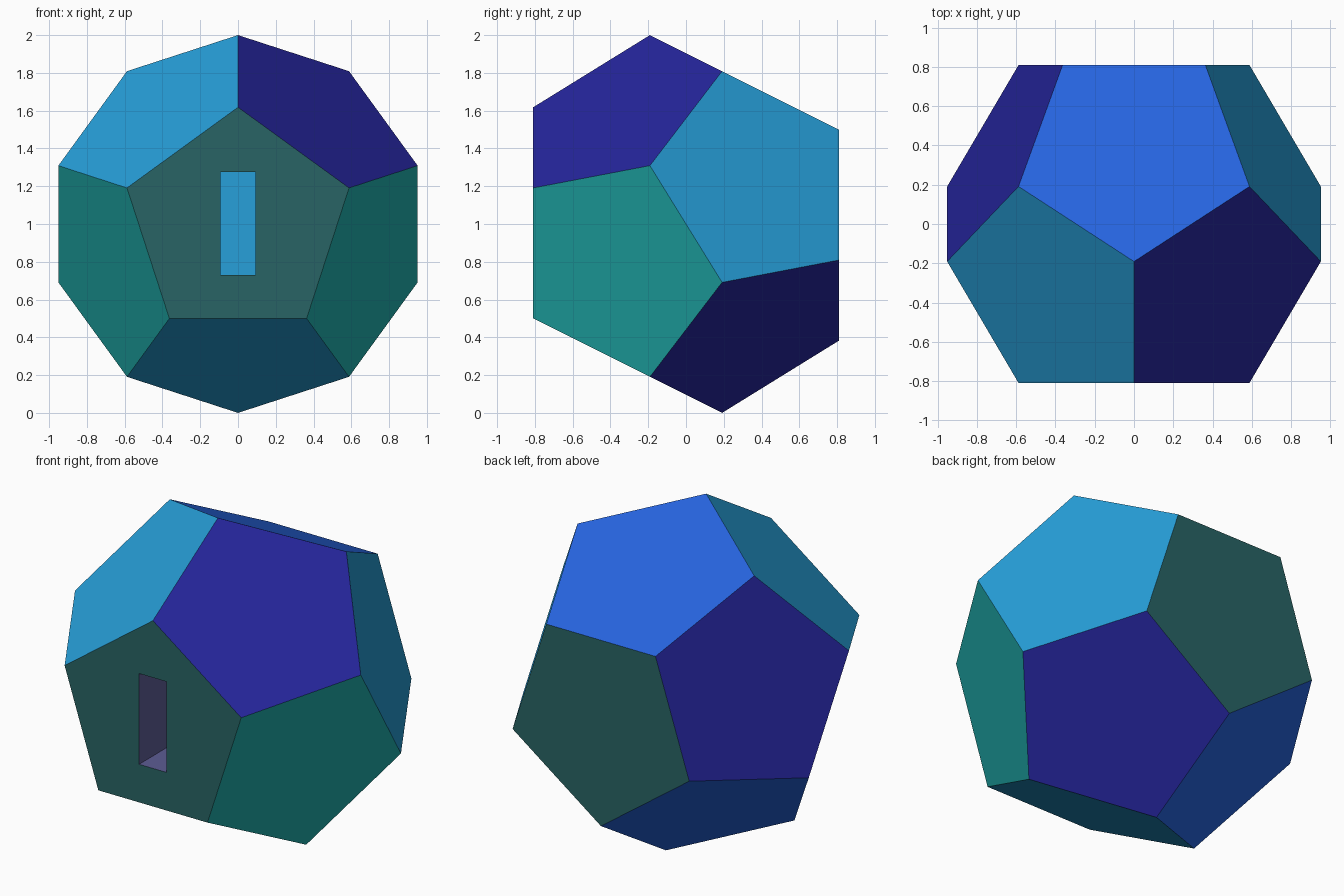
import bpy, bmesh, math

if "Cube" in bpy.data.objects:
    bpy.data.objects.remove(bpy.data.objects["Cube"])

def srgb(r, g, b):
    lin = lambda c: c / 12.92 if c <= 0.04045 else ((c + 0.055) / 1.055) ** 2.4
    return (lin(r / 255), lin(g / 255), lin(b / 255), 1)

def material(name, *rgb):
    m = bpy.data.materials.new(name)
    m.diffuse_color = srgb(*rgb)
    m.use_nodes = True
    m.node_tree.nodes["Principled BSDF"].inputs["Base Color"].default_value = m.diffuse_color
    return m

mats = [material("sky_blue", 39, 160, 218),
        material("navy", 37, 37, 156),
        material("teal", 32, 174, 173),
        material("royal_blue", 38, 100, 223),
        material("dark_green", 40, 100, 101),
        material("grey_purple", 93, 92, 148)]
SKY, NAVY, TEAL, ROYAL, GREEN, PURPLE = range(6)

def make_object(name, bm):
    me = bpy.data.meshes.new(name)
    bmesh.ops.recalc_face_normals(bm, faces=bm.faces[:])
    bm.to_mesh(me)
    bm.free()
    for m in mats:
        me.materials.append(m)
    ob = bpy.data.objects.new(name, me)
    bpy.context.collection.objects.link(ob)
    return ob

# Dodecahedron body: two small end pentagons and two wide middle rings
bm = bmesh.new()
PHI = (1 + math.sqrt(5)) / 2
for side in (-1, 1):
    for radius, y in ((1 / PHI, PHI / 2), (1, 0.5 / PHI ** 2)):
        for k in range(5):
            a = math.radians(-side * 90 + 72 * k)
            bm.verts.new((radius * math.cos(a), side * y, 1 + radius * math.sin(a)))
bmesh.ops.convex_hull(bm, input=bm.verts[:])
bmesh.ops.dissolve_limit(bm, angle_limit=0.05, verts=bm.verts[:], edges=bm.edges[:])

# Face colours by direction: end faces, then each ring counted round the y axis
front_ring = (SKY, TEAL, NAVY, SKY, TEAL)
back_ring = (NAVY, SKY, ROYAL, NAVY, ROYAL)
for f in bm.faces:
    c = f.calc_center_median()
    if abs(c.y) > 0.7:
        f.material_index = GREEN
        continue
    ang = math.degrees(math.atan2(c.z - 1, c.x))
    if c.y < 0:
        f.material_index = front_ring[round((ang + 90) / 72) % 5]
    else:
        f.material_index = back_ring[round((ang + 54) / 72) % 5]
body = make_object("body", bm)

# Slot cutter: purple walls and a sky blue far end
bm = bmesh.new()
bmesh.ops.create_cube(bm, size=1)
for v in bm.verts:
    v.co = (v.co.x * 0.184, -0.9 if v.co.y < 0 else -0.31, 1.002 + v.co.z * 0.546)
for f in bm.faces:
    f.material_index = SKY if f.calc_center_median().y > -0.4 else PURPLE
cutter = make_object("slot_cutter", bm)
cutter.hide_render = True
cutter.display_type = 'WIRE'

# Slot in the front face
cut = body.modifiers.new("slot", 'BOOLEAN')
cut.operation = 'DIFFERENCE'
cut.solver = 'EXACT'
cut.material_mode = 'TRANSFER'
cut.object = cutter
